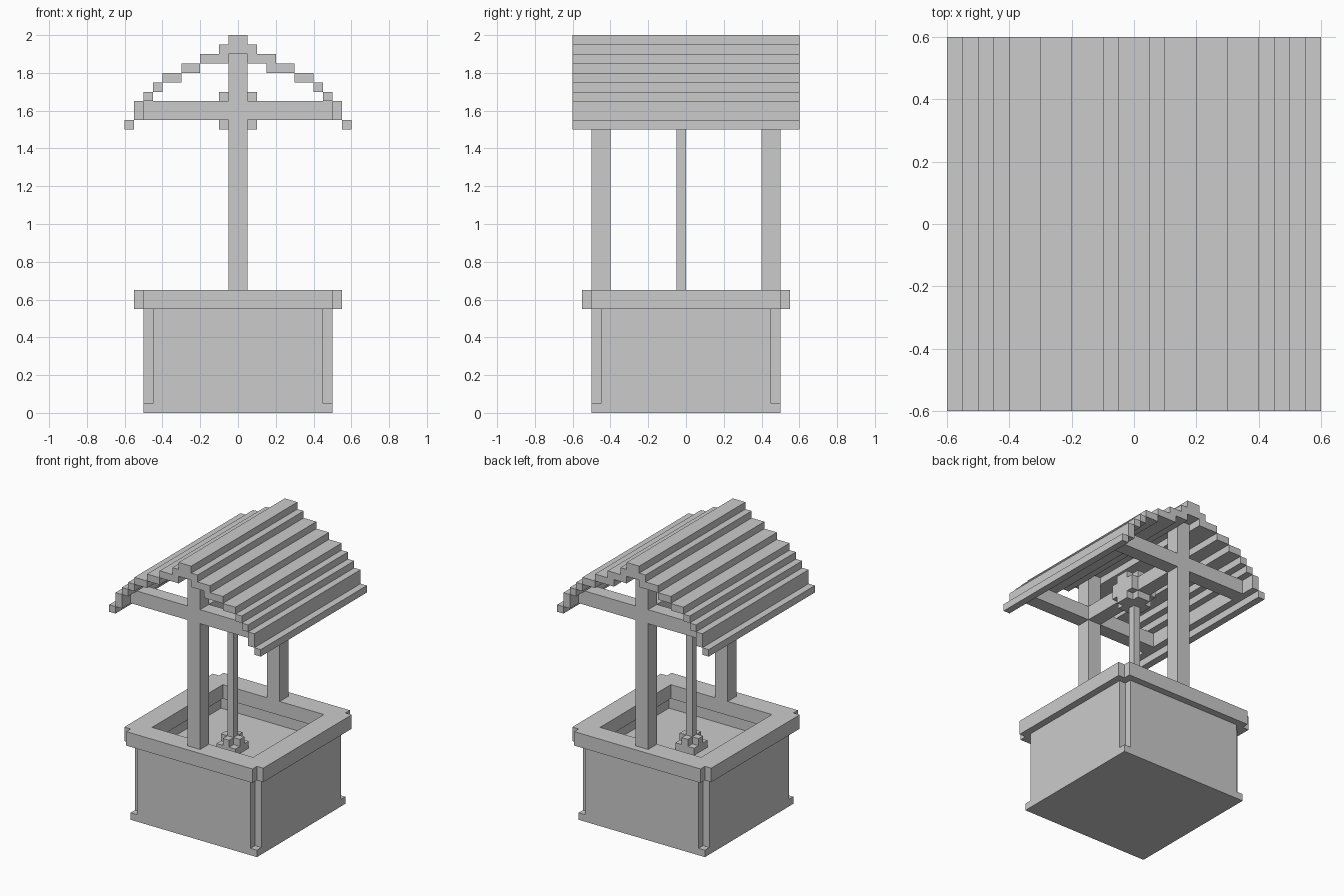
import bpy, bmesh

if "Cube" in bpy.data.objects:
    bpy.data.objects.remove(bpy.data.objects["Cube"])


def finish(name, bm):
    bmesh.ops.recalc_face_normals(bm, faces=bm.faces)
    mesh = bpy.data.meshes.new(name)
    bm.to_mesh(mesh)
    bm.free()
    ob = bpy.data.objects.new(name, mesh)
    bpy.context.collection.objects.link(ob)
    return ob


def boxes(name, *bounds):
    """One object from boxes given as (x0, x1, y0, y1, z0, z1)."""
    bm = bmesh.new()
    for b in bounds:
        vs = bmesh.ops.create_cube(bm, size=1)["verts"]
        for v in vs:
            for i in range(3):
                v.co[i] = b[2 * i + (v.co[i] > 0)]
    return finish(name, bm)


def notched_block(name, r, n, z0, z1):
    """Square block whose vertical corners are cut back by a square notch."""
    i = r - n
    pts = []
    for sx, sy in ((1, 1), (-1, 1), (-1, -1), (1, -1)):
        trio = [(sx * r, sy * i), (sx * i, sy * i), (sx * i, sy * r)]
        pts += trio if sx * sy > 0 else trio[::-1]
    bm = bmesh.new()
    face = bm.faces.new([bm.verts.new((x, y, z0)) for x, y in pts])
    out = bmesh.ops.extrude_face_region(bm, geom=[face], use_keep_orig=True)["geom"]
    for v in out:
        if isinstance(v, bmesh.types.BMVert):
            v.co.z = z1
    return finish(name, bm)


def hollow(ob, r, z0, z1):
    cutter = boxes(ob.name + "_cutter", (-r, r, -r, r, z0, z1))
    cutter.hide_render = True
    cutter.hide_viewport = True
    cutter.display_type = 'WIRE'
    m = ob.modifiers.new("hollow", 'BOOLEAN')
    m.operation, m.solver, m.object = 'DIFFERENCE', 'EXACT', cutter


# Base and well walls with a sunken water level
boxes("base_plate", (-.5, .5, -.5, .5, 0, .05))
hollow(notched_block("well_walls", .5, .05, .05, .55), .449, .45, .7)

# Rim
hollow(notched_block("well_rim", .55, .05, .55, .65), .4, .5, .7)

# Posts and cross beams, front and back
for side, y in (("front", -.5), ("back", .4)):
    boxes(side + "_post", (-.05, .05, y, y + .1, .65, 1.9))
    boxes(side + "_beam",
          (-.5, -.05, y, y + .1, 1.55, 1.65), (.05, .5, y, y + .1, 1.55, 1.65))

# Axle between the posts with a rounded rope reel
boxes("axle", (-.05, .05, -.4, -.1, 1.55, 1.65), (-.05, .05, .1, .4, 1.55, 1.65))
boxes("rope_reel",
      (-.1, .1, -.1, .1, 1.55, 1.65),
      (-.1, .1, -.05, .05, 1.5, 1.7),
      (-.05, .05, -.1, .1, 1.5, 1.7))

# Rope and the bucket floating on the water
boxes("rope", (-.05, 0, -.05, 0, .55, 1.5))
boxes("bucket",
      (-.1, .05, -.1, .05, .45, .5),
      (-.1, .05, -.05, 0, .5, .55),
      (-.05, 0, -.1, -.05, .5, .55), (-.05, 0, 0, .05, .5, .55))

# Stepped roof: slats as (inner x, outer x, bottom, top), mirrored about the ridge
slats = [(.05, .1, 1.85, 1.95), (.1, .2, 1.85, 1.9), (.2, .3, 1.8, 1.85),
         (.3, .4, 1.75, 1.8), (.4, .45, 1.7, 1.75), (.45, .5, 1.65, 1.7),
         (.5, .55, 1.55, 1.65), (.55, .6, 1.5, 1.55)]
boxes("roof_ridge", (-.05, .05, -.6, .6, 1.9, 2))
boxes("right_roof", (.15, .2, -.6, .6, 1.8, 1.85),
      *[(a, b, -.6, .6, c, d) for a, b, c, d in slats])
boxes("left_roof", *[(-b, -a, -.6, .6, c, d) for a, b, c, d in slats])
